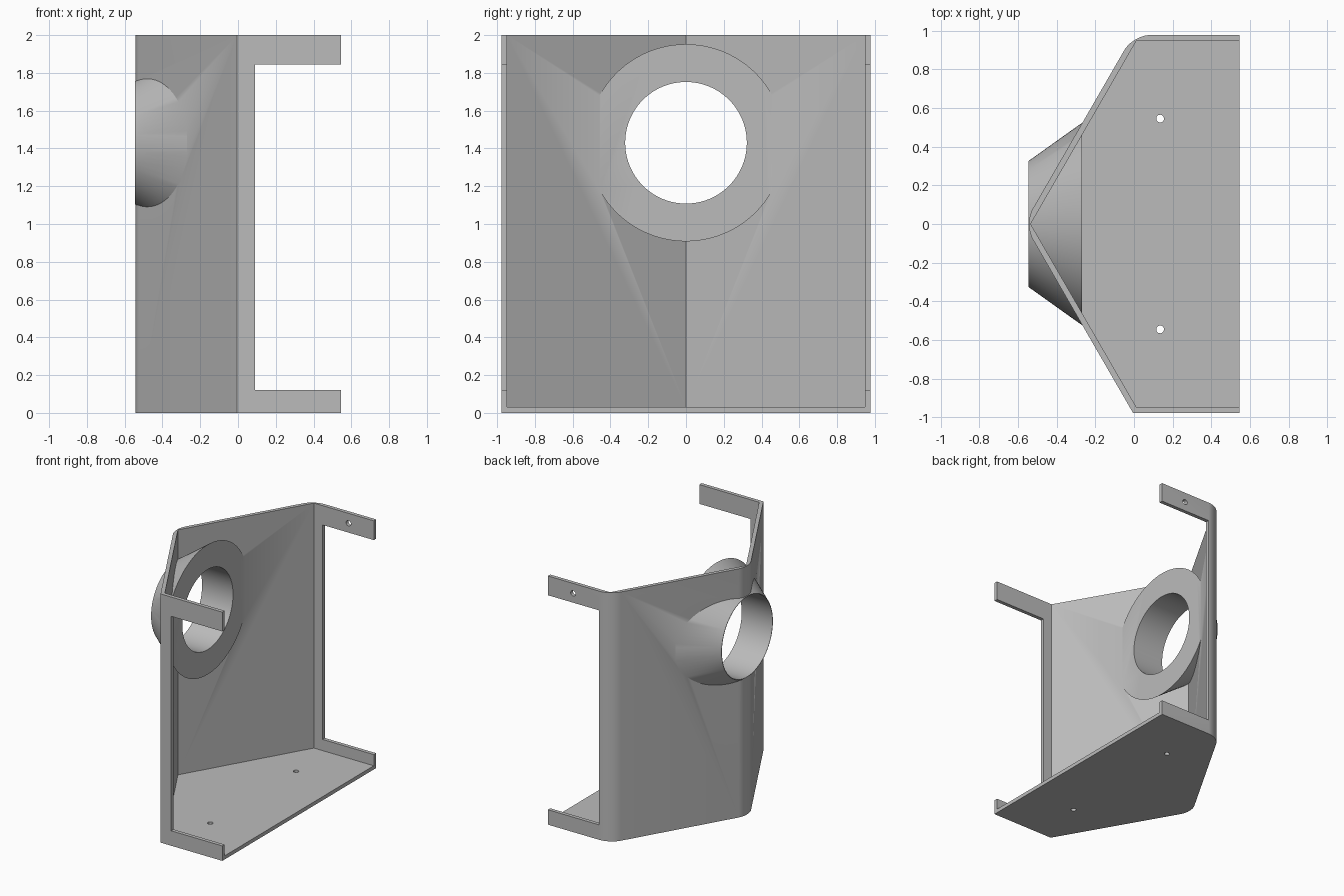
import bpy, bmesh, math
from mathutils import Matrix, Vector

if "Cube" in bpy.data.objects:
    bpy.data.objects.remove(bpy.data.objects["Cube"], do_unlink=True)

grey = bpy.data.materials.new("light grey")
grey.use_nodes = True
grey.diffuse_color = (0.5, 0.5, 0.5, 1)
grey.node_tree.nodes["Principled BSDF"].inputs["Base Color"].default_value = (0.5, 0.5, 0.5, 1)

T = 0.03                      # sheet thickness
APEX, HALF, END = -0.569, 0.977, 0.545
SLOPE = math.tan(math.radians(60))
RING_Z, BORE = 1.43, 0.322


def make(name, bm):
    bmesh.ops.recalc_face_normals(bm, faces=bm.faces)
    mesh = bpy.data.meshes.new(name)
    bm.to_mesh(mesh)
    bm.free()
    mesh.materials.append(grey)
    ob = bpy.data.objects.new(name, mesh)
    bpy.context.collection.objects.link(ob)
    return ob


def prism(name, apex, half, end, z0, z1, rounded=False):
    """Five-sided plan with a pointed nose, extruded upwards."""
    corner = apex + half / SLOPE
    plan = [(apex, 0), (corner, -half), (end, -half), (end, half), (corner, half)]
    bm = bmesh.new()
    face = bm.faces.new([bm.verts.new((x, y, z0)) for x, y in plan])
    ext = bmesh.ops.extrude_face_region(bm, geom=[face])["geom"]
    bmesh.ops.translate(bm, vec=(0, 0, z1 - z0),
                        verts=[v for v in ext if isinstance(v, bmesh.types.BMVert)])
    if rounded:
        # round the nose and the rear corner; the front corner stays sharp
        soft = []
        for e in bm.edges:
            a, b = e.verts
            upright = abs(a.co.z - b.co.z) > 1
            if upright and a.co.x < 0.1 and a.co.y > -0.1:
                soft.append(e)
        bmesh.ops.bevel(bm, geom=soft, offset=0.09, segments=10,
                        profile=0.5, affect='EDGES')
    return make(name, bm)


def cone(name, r0, r1, depth, centre, axis, sides=96):
    bm = bmesh.new()
    turn = Vector((0, 0, 1)).rotation_difference(Vector(axis)).to_matrix().to_4x4()
    bmesh.ops.create_cone(bm, cap_ends=True, segments=sides, radius1=r0, radius2=r1,
                          depth=depth, matrix=Matrix.Translation(centre) @ turn)
    return make(name, bm)


def box(name, lo, hi):
    bm = bmesh.new()
    lo, hi = Vector(lo), Vector(hi)
    bmesh.ops.create_cube(bm, size=1, matrix=Matrix.Translation((lo + hi) / 2)
                          @ Matrix.Diagonal((*(hi - lo), 1)))
    return make(name, bm)


def combine(target, tool, operation):
    mod = target.modifiers.new(operation, 'BOOLEAN')
    mod.operation, mod.object, mod.solver = operation, tool, 'EXACT'
    bpy.context.view_layer.objects.active = target
    bpy.ops.object.modifier_apply(modifier=mod.name)
    bpy.data.objects.remove(tool, do_unlink=True)


# folded sheet shell: floor, angled walls and side frames
shell = prism("bracket_shell", APEX, HALF, END, 0, 2, rounded=True)
combine(shell, prism("hollow", APEX + T / math.cos(math.radians(30)), HALF - T,
                     END + 0.5, T, 2.5), 'DIFFERENCE')
combine(shell, box("side_window", (0.09, -2, 0.12), (2, 2, 1.845)), 'DIFFERENCE')

# tapered collar with a round bore through the nose
X0, X1 = -0.545, -0.27
combine(shell, cone("collar", BORE + 0.004, 0.522, X1 - X0,
                    ((X0 + X1) / 2, 0, RING_Z), (1, 0, 0)), 'UNION')
combine(shell, cone("bore", BORE, BORE, 1, (-0.5, 0, RING_Z), (1, 0, 0)), 'DIFFERENCE')

# screw holes in the floor and in the rear top arm
for y in (-0.545, 0.545):
    combine(shell, cone("floor_hole", 0.02, 0.02, 0.2, (0.135, y, 0), (0, 0, 1), 24),
            'DIFFERENCE')
combine(shell, cone("arm_hole", 0.022, 0.022, 0.2, (0.32, HALF, 1.92), (0, 1, 0), 24),
        'DIFFERENCE')

bpy.ops.object.select_all(action='DESELECT')
shell.select_set(True)
bpy.context.view_layer.objects.active = shell
bpy.ops.object.shade_smooth_by_angle(angle=math.radians(30))
